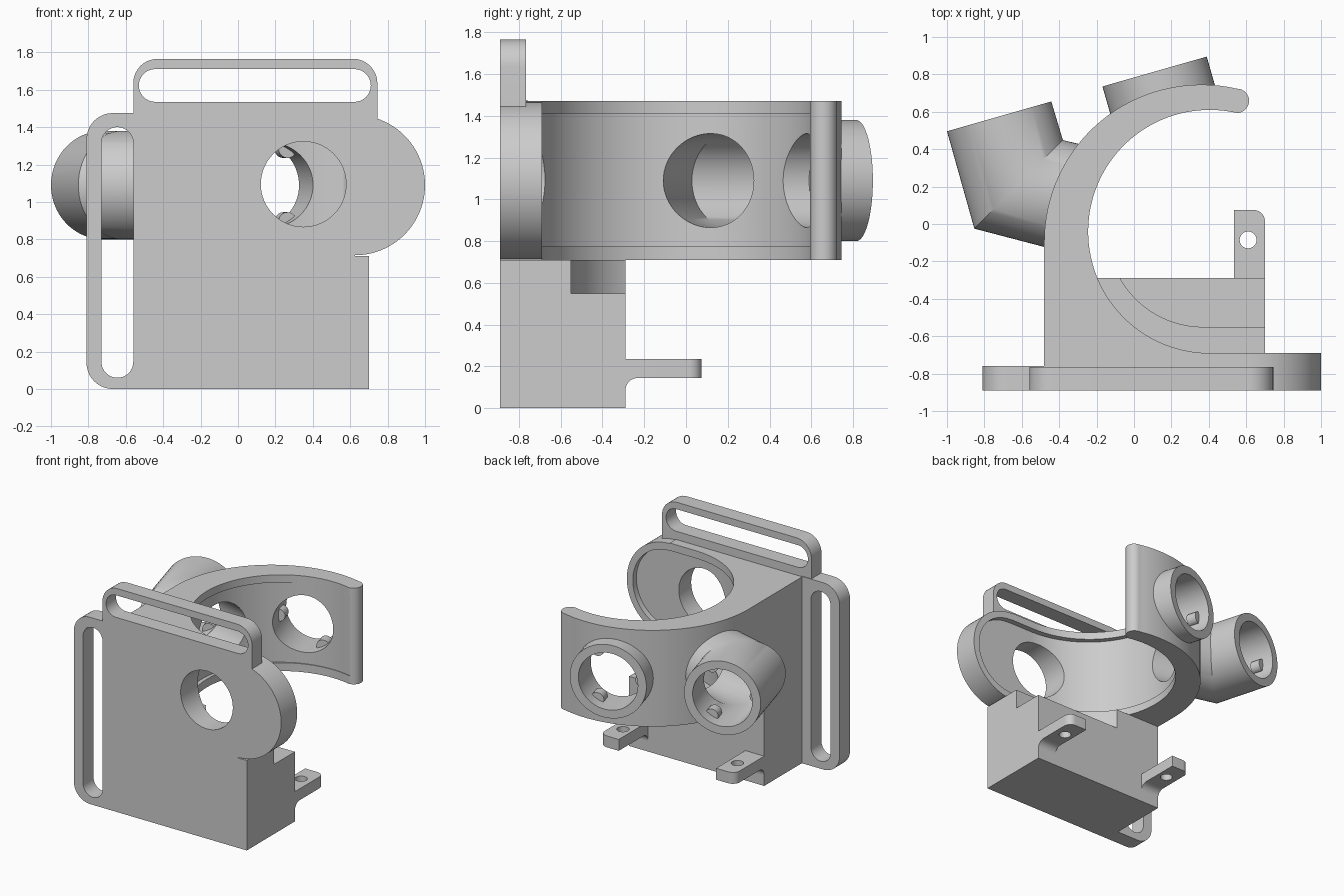
import bpy, bmesh
from math import cos, sin, radians, pi
from mathutils import Vector

if "Cube" in bpy.data.objects:
    bpy.data.objects.remove(bpy.data.objects["Cube"])

grey = bpy.data.materials.new("mid grey")
grey.use_nodes = True
grey.diffuse_color = (0.605, 0.605, 0.605, 1)
grey.node_tree.nodes["Principled BSDF"].inputs["Base Color"].default_value = grey.diffuse_color


def finish(name, bm):
    bmesh.ops.recalc_face_normals(bm, faces=bm.faces)
    if bm.calc_volume(signed=True) < 0:
        bmesh.ops.reverse_faces(bm, faces=bm.faces)
    mesh = bpy.data.meshes.new(name)
    bm.to_mesh(mesh)
    bm.free()
    mesh.materials.append(grey)
    ob = bpy.data.objects.new(name, mesh)
    bpy.context.collection.objects.link(ob)
    return ob


def loft(name, rings):
    """Closed solid through matching rings of points."""
    bm = bmesh.new()
    loops = [[bm.verts.new(p) for p in ring] for ring in rings]
    n = len(loops[0])
    for a, b in zip(loops, loops[1:]):
        for i in range(n):
            j = (i + 1) % n
            bm.faces.new((a[i], a[j], b[j], b[i]))
    bm.faces.new(loops[0][::-1])
    bm.faces.new(loops[-1])
    return finish(name, bm)


def prism(name, pts, lo, hi, axis):
    """Extrude a 2D outline along x, y or z."""
    place = {"x": lambda p, h: (h, p[0], p[1]),
             "y": lambda p, h: (p[0], h, p[1]),
             "z": lambda p, h: (p[0], p[1], h)}[axis]
    return loft(name, [[place(p, h) for p in pts] for h in (lo, hi)])


def arc(cx, cy, r, a0, a1, n):
    angles = [radians(a0 + (a1 - a0) * i / n) for i in range(n + 1)]
    return [(cx + r * cos(a), cy + r * sin(a)) for a in angles]


def circle(cx, cy, r, n=64):
    return arc(cx, cy, r, 0, 360, n)[:-1]


def rounded(x0, y0, x1, y1, bl=0, br=0, tr=0, tl=0):
    """Rectangle outline with a radius for each corner."""
    pts = []
    for x, y, r, sx, sy, a in ((x0, y0, bl, 1, 1, 180), (x1, y0, br, -1, 1, 270),
                               (x1, y1, tr, -1, -1, 0), (x0, y1, tl, 1, -1, 90)):
        pts += arc(x + sx * r, y + sy * r, r, a, a + 90, 10) if r else [(x, y)]
    return pts


def ring(centre, u, r, n=64):
    """Circle spanned by the horizontal vector u and the vertical."""
    return [centre + u * (r * cos(2 * pi * i / n)) + Vector((0, 0, r * sin(2 * pi * i / n)))
            for i in range(n)]


def cut(ob, *cutters):
    for cutter in cutters:
        mod = ob.modifiers.new("cut", "BOOLEAN")
        mod.operation = "DIFFERENCE"
        mod.solver = "EXACT"
        mod.object = cutter
        bpy.context.view_layer.objects.active = ob
        bpy.ops.object.modifier_apply(modifier=mod.name)


FRONT, MID_Z = -0.89, 1.09
BOTTOM, TOP = 0.71, 1.47
TUBE_R, BORE_R = 0.29, 0.225

# Directions of the two tubes; both mouths face the same way
mouth_dir = Vector((-0.275, 0.961, 0)).normalized()
mouth_side = Vector((0.961, 0.275, 0)).normalized()
branch_dir = Vector((0.968, -0.25, 0)).normalized()
branch_side = Vector((0.25, 0.968, 0)).normalized()
mitre_side = Vector((0.707, 0.707, 0)) / 0.866
straight_end = Vector((0.11, 0.815, MID_Z))
elbow = Vector((-0.617, 0.212, MID_Z))
elbow_end = elbow + mouth_dir * 0.378


def straight_tube(name, r, back, ahead):
    return loft(name, [ring(straight_end + mouth_dir * t, mouth_side, r) for t in (back, ahead)])


def elbow_tube(name, r, inner, ahead):
    return loft(name, [ring(elbow_end + mouth_dir * ahead, mouth_side, r),
                       ring(elbow, mitre_side, r),
                       ring(elbow + branch_dir * inner, branch_side, r)])


# Cutters
straight_bore = straight_tube("straight_bore", BORE_R, -0.42, 0.1)
elbow_bore = elbow_tube("elbow_bore", BORE_R, 0.6, 0.1)
front_bore = prism("front_bore", circle(0.35, 1.095, 0.228), -1.0, -0.45, "y")
groove = prism("groove", arc(0.40, -0.06, 0.675, 69, 270, 96) + [(0.66, -0.735)],
               0.775, 1.41, "z")
groove_end = prism("groove_end", arc(0.63, MID_Z, 0.318, -90, 90, 40) +
                   [(0.55, 1.408), (0.55, 0.772)], -0.735, -0.5, "y")
pocket = prism("pocket", arc(0.37, -0.04, 0.51, 180, 270, 32) +
               [(0.9, -0.55), (0.9, -0.04)], 0.55, 0.9, "z")
side_slot = prism("side_slot", rounded(-0.73, 0.06, -0.56, 1.40, *[0.0849] * 4), -1, -0.6, "y")
top_slot = prism("top_slot", rounded(-0.53, 1.535, 0.71, 1.71, *[0.0874] * 4), -1, -0.6, "y")
cutters = [straight_bore, elbow_bore, front_bore, groove, groove_end,
           pocket, side_slot, top_slot]

# Curved holder with its front wall
outer = arc(0.36, -0.095, 0.84, 180, 77, 64)
inner = arc(0.405, -0.04, 0.65, 77, 270, 96)
a, b = Vector(outer[-1]), Vector(inner[0])
mid, rad = (a + b) / 2, (a - b).length / 2
tip = arc(mid.x, mid.y, rad, 90, -90, 16)[1:-1]
holder = prism("curved_holder", outer + tip + inner +
               [(0.625, -0.69), (0.625, FRONT), (-0.48, FRONT)], BOTTOM, TOP, "z")
cut(holder, groove, front_bore, straight_bore, elbow_bore)

# Round end of the front wall
disc = prism("round_wall_end", arc(0.625, MID_Z, 0.375, -90, 90, 48) +
             [(0.62, MID_Z + 0.375), (0.62, MID_Z - 0.375)], FRONT, -0.69, "y")
cut(disc, groove_end)

# Base block with stepped pocket
block = prism("base_block", rounded(-0.48, FRONT, 0.70, -0.29), 0, BOTTOM, "z")
cut(block, pocket)

# Strap plates
side_plate = prism("side_strap_plate", rounded(-0.81, 0, -0.47, 1.475, bl=0.14, tl=0.14),
                   FRONT, -0.76, "y")
cut(side_plate, side_slot)
top_plate = prism("top_strap_plate", rounded(-0.56, 1.42, 0.745, 1.765, tr=0.13, tl=0.13),
                  FRONT, -0.765, "y")
cut(top_plate, top_slot)

# Tubes
straight = straight_tube("straight_tube", TUBE_R, -0.2, 0)
cut(straight, straight_bore)
bent = elbow_tube("elbow_tube", TUBE_R, 0.3, 0)
cut(bent, elbow_bore)
parts = [holder, disc, block, side_plate, top_plate, straight, bent]

# Locking lugs inside each tube mouth
for label, end in (("straight", straight_end), ("elbow", elbow_end)):
    for i, angle in enumerate((60, 180, 300)):
        t = radians(angle)
        spot = end + mouth_side * (BORE_R * cos(t)) + Vector((0, 0, BORE_R * sin(t)))
        parts.append(loft(f"{label}_lug_{i + 1}",
                          [ring(spot - mouth_dir * d, mouth_side, 0.05, 20) for d in (0.17, 0.09)]))

# Screw tabs on the back of the block
for label, x0, x1, hole_x, corner in (("left", 0.535, 0.70, 0.61, {"tr": 0.06}),
                                      ("right", -0.48, -0.315, -0.39, {"tl": 0.06})):
    tab = prism(label + "_tab", rounded(x0, -0.30, x1, 0.075, **corner), 0.145, 0.235, "z")
    hole = prism("tab_hole", circle(hole_x, -0.085, 0.045, 32), 0.1, 0.3, "z")
    cut(tab, hole)
    cutters.append(hole)
    fillet = prism(label + "_tab_fillet", arc(-0.23, 0.085, 0.06, 180, 90, 10) +
                   [(-0.30, 0.145), (-0.30, 0.085)], x0, x1, "x")
    parts += [tab, fillet]

for cutter in cutters:
    bpy.data.objects.remove(cutter)

# Smooth curves, sharp edges
bpy.ops.object.select_all(action="DESELECT")
for ob in parts:
    ob.select_set(True)
bpy.context.view_layer.objects.active = holder
bpy.ops.object.shade_smooth_by_angle(angle=radians(30))
